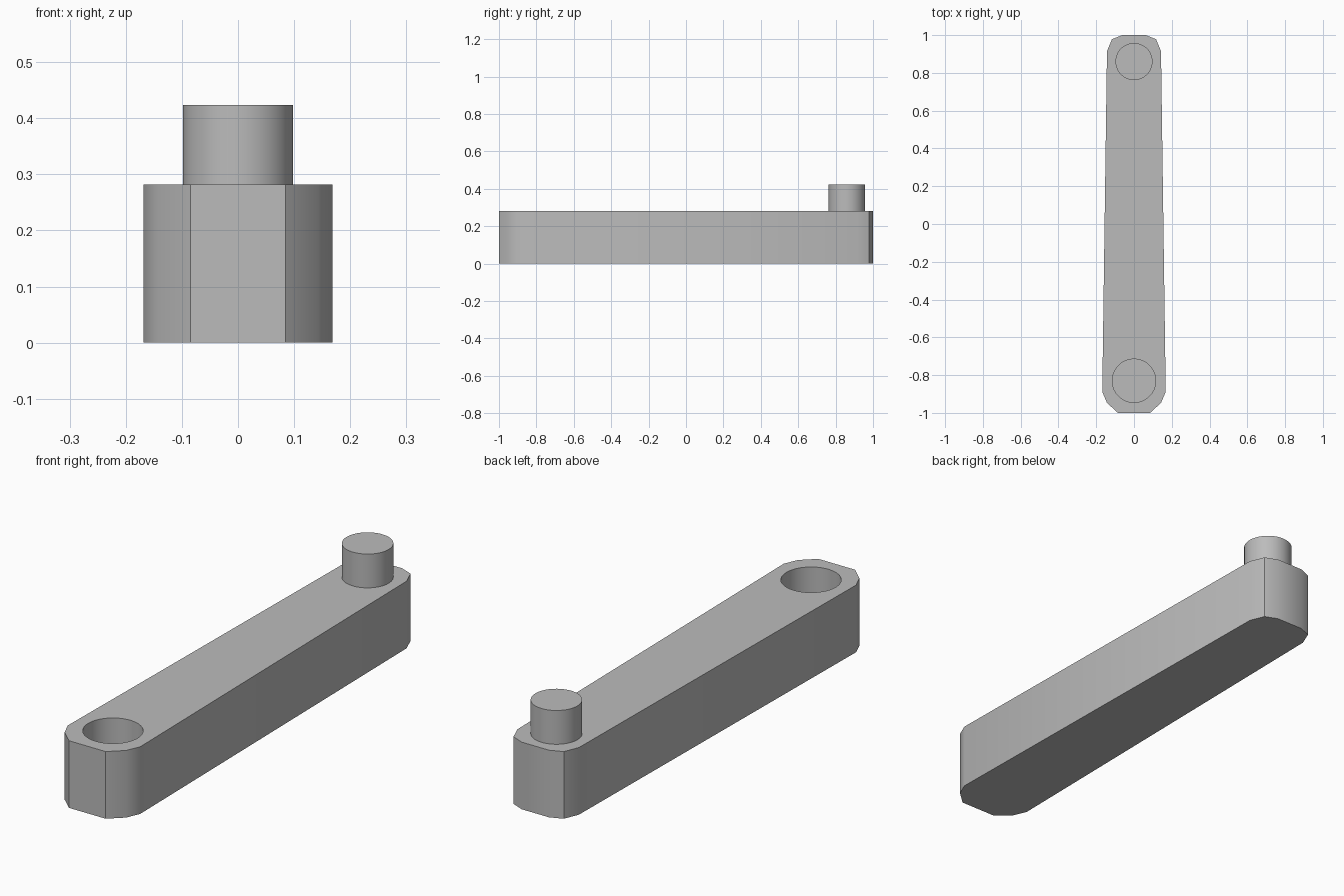
import bpy
import bmesh
import math

cube = bpy.data.objects.get("Cube")
if cube:
    bpy.data.objects.remove(cube, do_unlink=True)

BODY_TOP, PEG_TOP = 0.282, 0.424
SEGMENTS = 64

grey = bpy.data.materials.new("plain_grey")
grey.use_nodes = True
colour = (0.5, 0.5, 0.5, 1)
grey.diffuse_color = colour
grey.node_tree.nodes["Principled BSDF"].inputs["Base Color"].default_value = colour


def circle(radius, y):
    step = 2 * math.pi / SEGMENTS
    return [(radius * math.cos(i * step), y + radius * math.sin(i * step))
            for i in range(SEGMENTS)]


def prism(name, outline, bottom, top):
    """Extrude a closed outline straight up."""
    bm = bmesh.new()
    base = bm.faces.new([bm.verts.new((x, y, bottom)) for x, y in outline])
    cap = bmesh.ops.extrude_face_region(bm, geom=[base])["geom"]
    verts = [v for v in cap if isinstance(v, bmesh.types.BMVert)]
    bmesh.ops.translate(bm, verts=verts, vec=(0, 0, top - bottom))
    bmesh.ops.recalc_face_normals(bm, faces=bm.faces)
    mesh = bpy.data.meshes.new(name)
    bm.to_mesh(mesh)
    bm.free()
    mesh.materials.append(grey)
    obj = bpy.data.objects.new(name, mesh)
    bpy.context.collection.objects.link(obj)
    return obj


def smooth(obj):
    bpy.ops.object.select_all(action="DESELECT")
    obj.select_set(True)
    bpy.context.view_layer.objects.active = obj
    bpy.ops.object.shade_smooth_by_angle(angle=math.radians(30))


# Tapered arm with faceted ends, mirrored across x
half = [(0.085, -1), (0.143, -0.947), (0.168, -0.889),
        (0.143, 0.915), (0.117, 0.978), (0.063, 1)]
arm = prism("arm", half + [(-x, y) for x, y in reversed(half)], 0, BODY_TOP)

# Blind socket in the wide end
cutter = prism("socket_cutter", circle(0.115, -0.83), 0.12, BODY_TOP + 0.1)
cut = arm.modifiers.new("socket", "BOOLEAN")
cut.operation = "DIFFERENCE"
cut.solver = "EXACT"
cut.object = cutter
bpy.context.view_layer.objects.active = arm
bpy.ops.object.modifier_apply(modifier=cut.name)
bpy.data.objects.remove(cutter, do_unlink=True)
smooth(arm)

# Round peg on the narrow end
peg = prism("peg", circle(0.098, 0.86), BODY_TOP, PEG_TOP)
smooth(peg)
